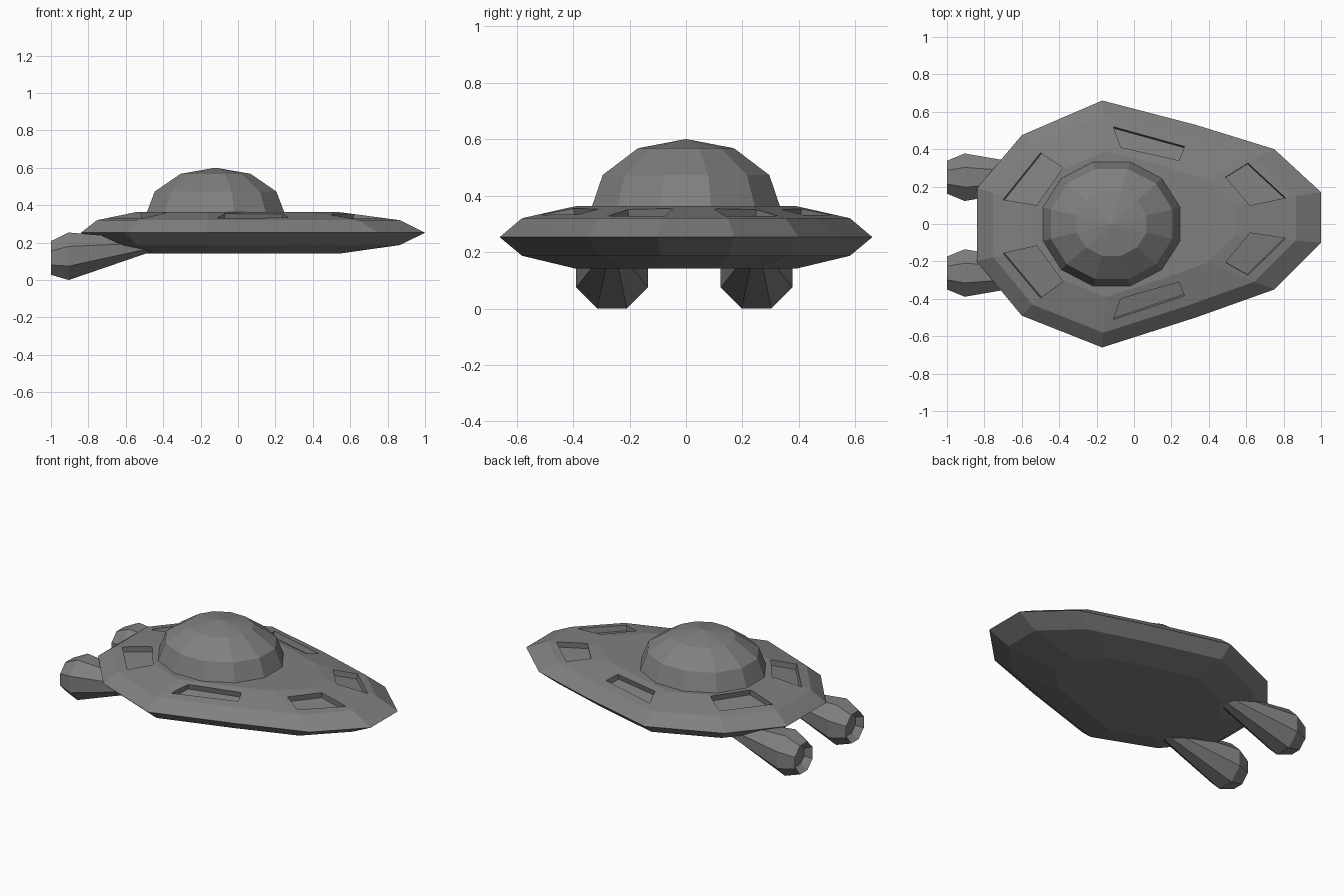
import bpy, bmesh, math
from mathutils import Vector

if "Cube" in bpy.data.objects:
    bpy.data.objects.remove(bpy.data.objects["Cube"])

# Dark grey paint for every part
paint = bpy.data.materials.new("dark_grey")
paint.diffuse_color = (.215, .215, .215, 1)
paint.use_nodes = True
paint.node_tree.nodes["Principled BSDF"].inputs["Base Color"].default_value = paint.diffuse_color


def loft(name, rings):
    """Skin a stack of equal-length rings and cap both ends."""
    bm = bmesh.new()
    loops = [[bm.verts.new(p) for p in ring] for ring in rings]
    n = len(loops[0])
    for a, b in zip(loops, loops[1:]):
        for i in range(n):
            j = (i + 1) % n
            bm.faces.new((a[i], a[j], b[j], b[i]))
    bm.faces.new(loops[0][::-1])
    bm.faces.new(loops[-1])
    bmesh.ops.recalc_face_normals(bm, faces=bm.faces[:])
    mesh = bpy.data.meshes.new(name)
    bm.to_mesh(mesh)
    bm.free()
    mesh.materials.append(paint)
    obj = bpy.data.objects.new(name, mesh)
    bpy.context.collection.objects.link(obj)
    return obj


def polygon(n):
    """Unit polygon with flats on the axes (apothem 1)."""
    r = 1 / math.cos(math.pi / n)
    return [(r * math.cos((i + .5) * 2 * math.pi / n),
             r * math.sin((i + .5) * 2 * math.pi / n)) for i in range(n)]


# Saucer hull: the outline scaled towards the dome axis at each level
CX = -0.12
outline = [(1, .17), (.75, .40), (.33, .53), (-.17, .66), (-.60, .475), (-.84, .19),
           (-.84, -.20), (-.60, -.49), (-.17, -.66), (.33, -.50), (.75, -.35), (1, -.10)]
levels = [(.59, .141), (.88, .187), (1, .253), (.88, .32), (.59, .363)]
hull = loft("saucer_hull", [[(CX + (x - CX) * s, y * s, z) for x, y in outline]
                            for s, z in levels])
bpy.context.view_layer.update()

# Six recessed window panels, sunk square to the hull surface
panels = [[(-.11, .52), (.27, .415), (.24, .34), (-.07, .41)],
          [(.49, .25), (.61, .325), (.81, .14), (.62, .10)],
          [(-.70, .13), (-.50, .38), (-.38, .30), (-.52, .10)]]
cutters = []
for quad in panels:
    for side in (1, -1):
        pts = []
        for x, y in quad:
            yy = y if side > 0 else .015 + .06 * x - y
            hit = hull.ray_cast(Vector((x, yy, 1)), Vector((0, 0, -1)))
            pts.append(hit[1].copy())
        normal = (pts[2] - pts[0]).cross(pts[3] - pts[1]).normalized()
        if normal.z < 0:
            normal = -normal
        cutters.append(loft("panel_cutter", [[p - normal * .034 for p in pts],
                                             [p + normal * .05 for p in pts]]))
for cutter in cutters:
    mod = hull.modifiers.new("panel", 'BOOLEAN')
    mod.operation = 'DIFFERENCE'
    mod.solver = 'EXACT'
    mod.object = cutter
    bpy.context.view_layer.objects.active = hull
    bpy.ops.object.modifier_apply(modifier=mod.name)
    bpy.data.objects.remove(cutter)

# Twelve-sided cockpit dome
dome_levels = [(.372, .337, .35), (.325, .295, .473), (.187, .17, .568), (.002, .002, .60)]
loft("cockpit_dome", [[(CX + x * rx, y * ry, z) for x, y in polygon(12)]
                      for rx, ry, z in dome_levels])

# Two eight-sided thrusters, tapering up into the hull, hollow at the back
# each section: x, centre z, half width, half height
sections = [(-.40, .193, .04, .02), (-.905, .127, .127, .127),
            (-1.0, .118, .088, .09), (-.96, .122, .06, .06)]
for name, cy in (("left_thruster", .25), ("right_thruster", -.262)):
    loft(name, [[(x, cy + u * ry, z + v * rz) for u, v in polygon(8)]
                for x, z, ry, rz in sections])
